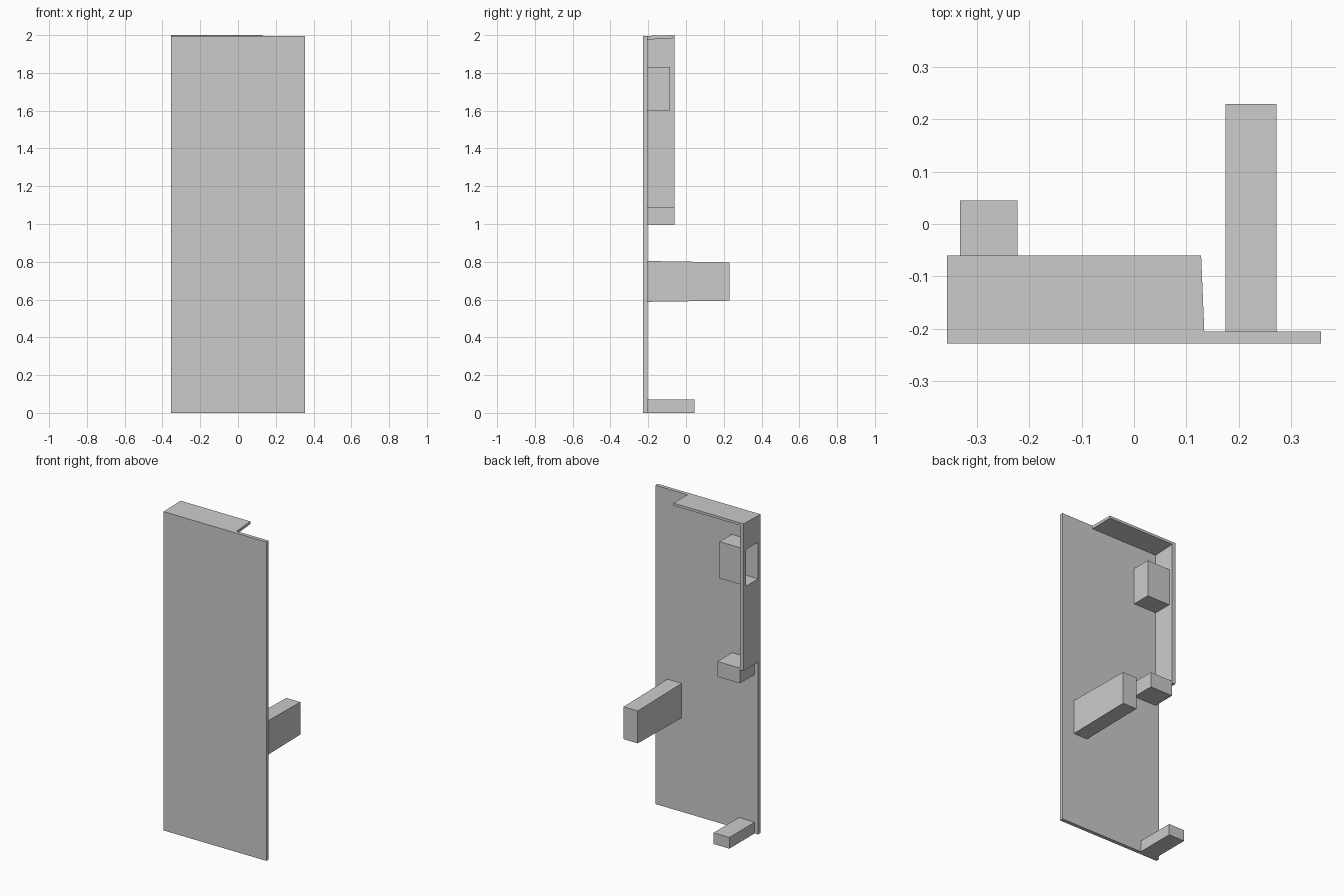
import bpy, bmesh

if "Cube" in bpy.data.objects:
    bpy.data.objects.remove(bpy.data.objects["Cube"])

def make(name, rings, cap_start=True, cap_end=True):
    """Bridge two matching rings of points and cap the ends."""
    bm = bmesh.new()
    a, b = [[bm.verts.new(p) for p in ring] for ring in rings]
    n = len(a)
    for i in range(n):
        j = (i + 1) % n
        bm.faces.new((a[i], a[j], b[j], b[i]))
    if cap_start:
        bm.faces.new(a[::-1])
    if cap_end:
        bm.faces.new(b)
    bmesh.ops.recalc_face_normals(bm, faces=bm.faces)
    me = bpy.data.meshes.new(name)
    bm.to_mesh(me)
    bm.free()
    ob = bpy.data.objects.new(name, me)
    bpy.context.collection.objects.link(ob)
    return ob

def rect(x0, x1, z0, z1, y):
    return [(x0, y, z0), (x1, y, z0), (x1, y, z1), (x0, y, z1)]

def loft(name, front, y0, back, y1):
    """Block running along y, with its own x/z rectangle at each end."""
    return make(name, [rect(*front, y0), rect(*back, y1)])

FRONT, INNER, BACK = -0.228, -0.205, 0.229   # panel front, panel back, arm tip
LEFT, LEFT_IN, LIP = -0.356, -0.332, -0.06   # flange outer, flange inner, flange depth

# Front panel
panel = (LEFT, 0.356, 0, 1.996)
loft("front_panel", panel, FRONT, panel, INNER)

# Top flange, slightly tilted up
loft("top_flange", (LEFT, 0.134, 1.976, 1.996), INNER, (LEFT, 0.128, 1.984, 2.0), LIP)

# Side flange with a notch for the grip pocket
hz0, hz1, hy = 1.6, 1.83, -0.085
profile = [(INNER, 1.08), (LIP, 1.08), (LIP, 1.984), (INNER, 1.976),
           (INNER, hz1), (hy, hz1), (hy, hz0), (INNER, hz0)]
make("side_flange", [[(x, y, z) for y, z in profile] for x in (LEFT, LEFT_IN)])

# Grip pocket, a thin shell open to the outside
pocket = [(INNER, hz0), (hy, hz0), (hy, hz1), (INNER, hz1)]
make("grip_pocket", [[(x, y, z) for y, z in pocket] for x in (LEFT_IN, -0.173)],
     cap_start=False)

# Block under the side flange
block = (LEFT_IN, -0.175, 0.995, 1.09)
loft("flange_block", block, INNER, block, LIP)

# Long arm, tapered toward its tip
loft("long_arm", (0.174, 0.272, 0.588, 0.804), INNER, (0.174, 0.272, 0.594, 0.797), BACK)

# Foot peg
foot = (LEFT_IN, -0.222, 0, 0.07)
loft("foot_peg", foot, INNER, foot, 0.045)
